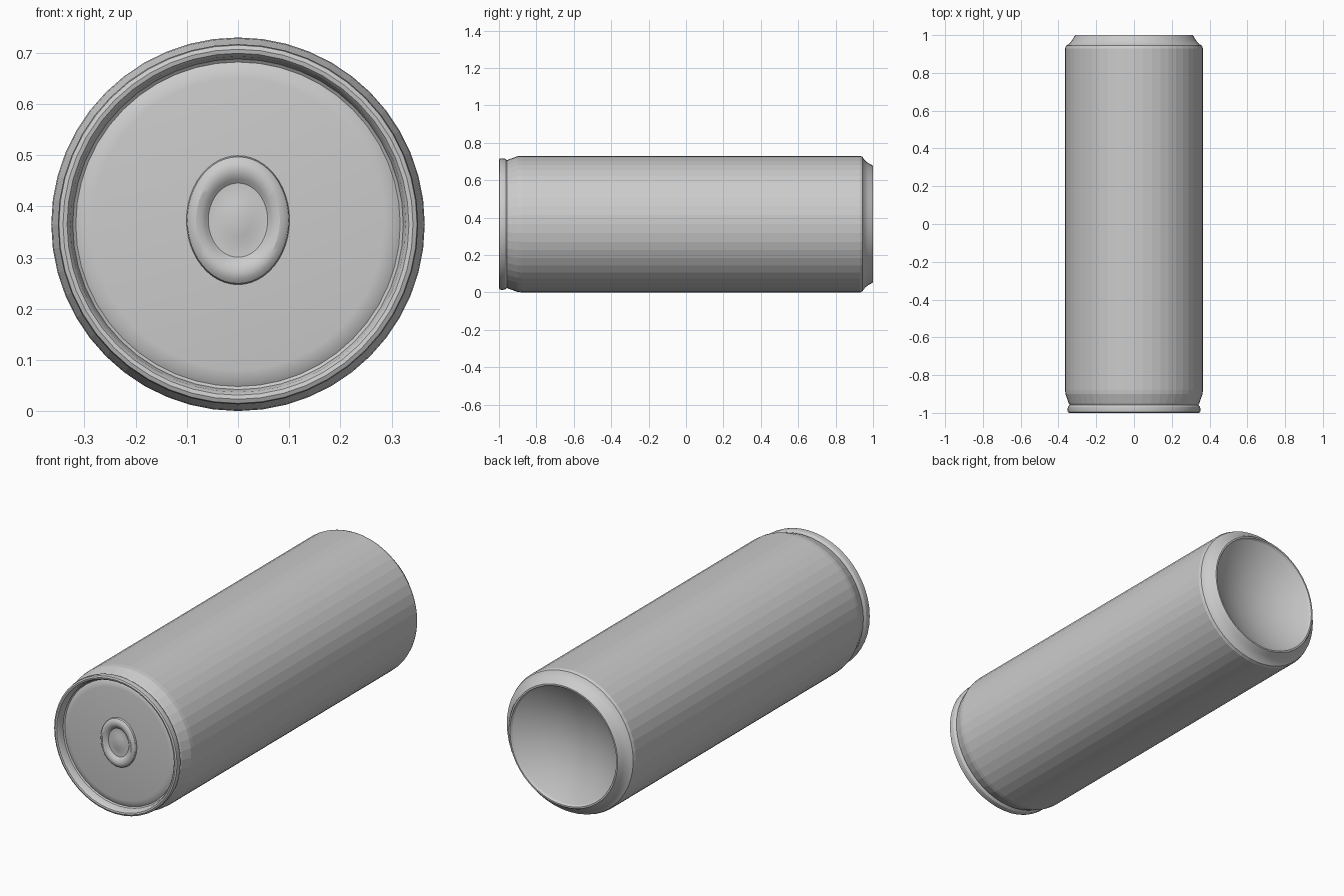
import bpy
import math

if "Cube" in bpy.data.objects:
    bpy.data.objects.remove(bpy.data.objects["Cube"])

SIDES = 48
CENTRE_Z = 0.365


def lathe(name, profile, sx=1.0, sz=1.0, cz=CENTRE_Z, smooth=True):
    """Spin (radius, y) points round the y axis; radius 0 becomes a pole."""
    verts, rings, faces = [], [], []
    for r, y in profile:
        n = 1 if r == 0 else SIDES
        rings.append((len(verts), n))
        for j in range(n):
            a = 2 * math.pi * j / SIDES
            verts.append((r * sx * math.cos(a), y, cz + r * sz * math.sin(a)))
    for (s0, n0), (s1, n1) in zip(rings, rings[1:]):
        for j in range(SIDES):
            k = (j + 1) % SIDES
            loop = [s0 + j % n0, s1 + j % n1, s1 + k % n1, s0 + k % n0]
            faces.append(list(dict.fromkeys(loop)))
    mesh = bpy.data.meshes.new(name)
    mesh.from_pydata(verts, [], faces)
    mesh.update()
    obj = bpy.data.objects.new(name, mesh)
    bpy.context.collection.objects.link(obj)
    if smooth:
        bpy.ops.object.select_all(action='DESELECT')
        obj.select_set(True)
        bpy.context.view_layer.objects.active = obj
        bpy.ops.object.shade_smooth_by_angle(angle=math.radians(30))
    return obj


# Recessed lid panel, crease and rolled rim
lathe("lid", [(0, -0.967), (0.285, -0.967), (0.305, -0.964), (0.317, -0.957),
              (0.323, -0.962), (0.328, -0.990), (0.334, -0.998),
              (0.342, -1.0), (0.350, -0.996), (0.352, -0.985),
              (0.350, -0.968), (0.341, -0.957)])

# Faceted side wall with tapered shoulder at the lid end
lathe("body", [(0.341, -0.957), (0.346, -0.948), (0.363, -0.900),
               (0.365, -0.880), (0.365, 0.930), (0.360, 0.944)], smooth=False)

# Stepped foot ring
lathe("foot", [(0.360, 0.944), (0.349, 0.950), (0.336, 0.962),
               (0.326, 0.975), (0.318, 0.990), (0.311, 1.0), (0.303, 1.0),
               (0.296, 0.990)])

# Concave base dome
DEPTH = 0.09
dome = [(0.296 * t, 0.990 - DEPTH * (1 - t * t))
        for t in (1, 0.95, 0.85, 0.7, 0.55, 0.4, 0.2, 0)]
lathe("base_dome", dome)

# Oval pull tab: raised rounded ring round a shallow dish with a centre bump
lathe("pull_tab", [(0, -0.976), (0.025, -0.975), (0.038, -0.970),
                   (0.058, -0.971), (0.064, -0.977), (0.071, -0.983),
                   (0.082, -0.986), (0.092, -0.983), (0.099, -0.976),
                   (0.101, -0.966)], sx=1.0, sz=1.25, cz=0.373)
